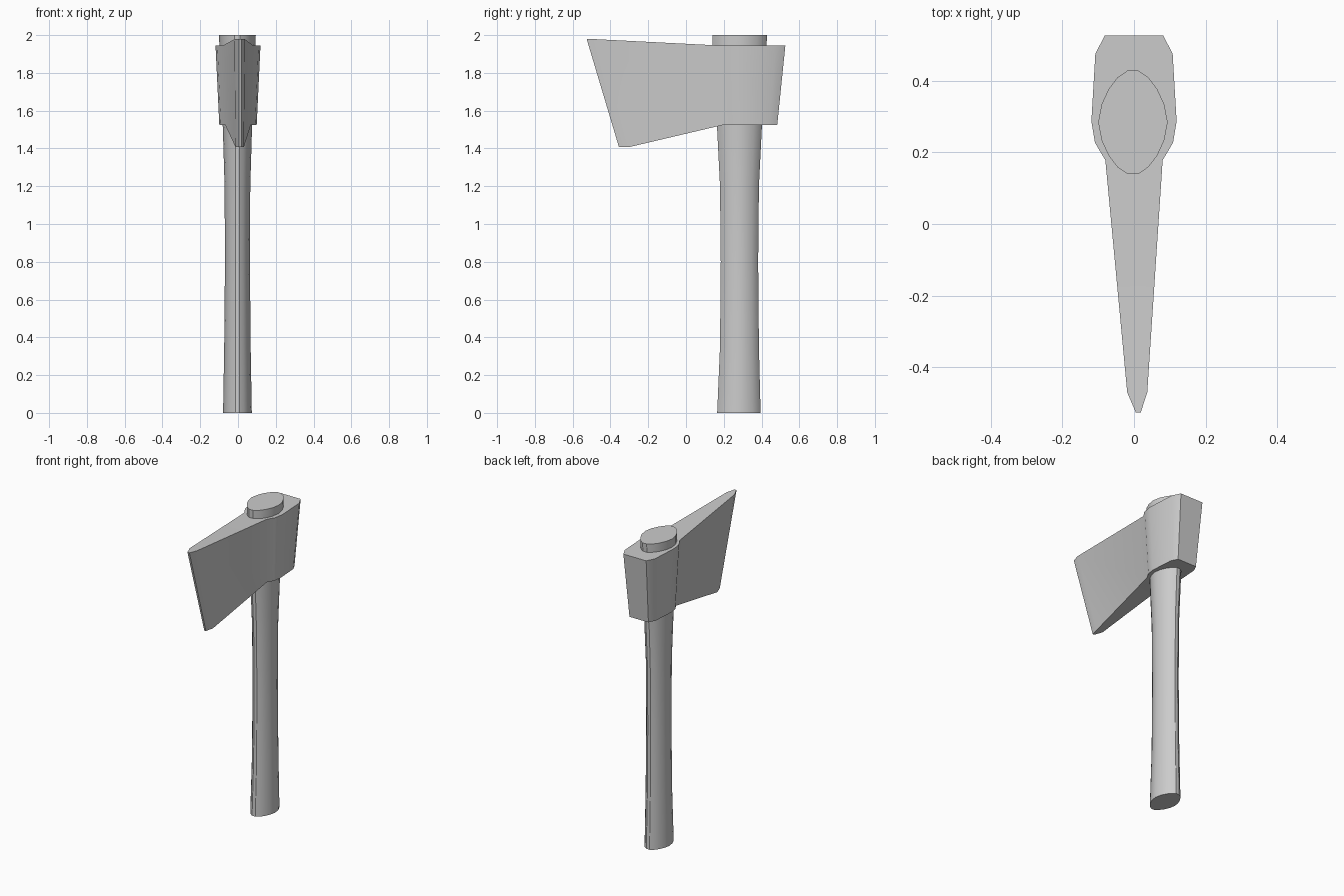
import bpy, bmesh, math

cube = bpy.data.objects.get("Cube")
if cube:
    bpy.data.objects.remove(cube, do_unlink=True)

GREY = (0.6, 0.6, 0.6, 1)
grey = bpy.data.materials.new("plain grey")
grey.use_nodes = True
grey.diffuse_color = GREY
grey.node_tree.nodes["Principled BSDF"].inputs["Base Color"].default_value = GREY


def loft(name, rings, cap_splits):
    """Skin equal rings; cap both ends with the given index polygons."""
    bm = bmesh.new()
    loops = [[bm.verts.new(p) for p in ring] for ring in rings]
    n = len(loops[0])
    for a, b in zip(loops, loops[1:]):
        for i in range(n):
            j = (i + 1) % n
            bm.faces.new((a[i], a[j], b[j], b[i]))
    for loop in (loops[0], loops[-1]):
        for poly in cap_splits:
            bm.faces.new([loop[i] for i in poly])
    bmesh.ops.recalc_face_normals(bm, faces=bm.faces)
    mesh = bpy.data.meshes.new(name)
    bm.to_mesh(mesh)
    bm.free()
    mesh.materials.append(grey)
    obj = bpy.data.objects.new(name, mesh)
    bpy.context.collection.objects.link(obj)
    bpy.ops.object.select_all(action='DESELECT')
    obj.select_set(True)
    bpy.context.view_layer.objects.active = obj
    bpy.ops.object.shade_smooth_by_angle(angle=math.radians(32))
    return obj


# Handle: pointed oval section, waisted along its length
quarter = [(0.15, 1), (0.45, 0.86), (0.7, 0.64), (0.9, 0.35)]
half = quarter + [(1, 0)] + [(x, -y) for x, y in reversed(quarter)]
oval = half + [(-x, y) for x, y in reversed(half)]
# height, half width, half depth, centre y
stations = [(0, 0.076, 0.115, 0.28), (0.35, 0.07, 0.103, 0.283),
            (0.8, 0.066, 0.099, 0.283), (1.2, 0.068, 0.103, 0.283),
            (1.5, 0.077, 0.118, 0.283), (1.9, 0.095, 0.142, 0.282),
            (2, 0.097, 0.145, 0.284)]
handle_rings = [[(x * w - 0.003, c + y * d, z) for x, y in oval]
                for z, w, d, c in stations]
loft("handle", handle_rings, [range(len(oval))])


# Axe head: right half outline from the poll to the cutting edge, mirrored
def head_ring(side):
    drift = [0, 0, 0, 0, 0, 0.009, 0.012]   # the edge leans slightly to +x
    left = [(x + d, y, z) for (x, y, z), d in zip(side, drift)]
    right = [(d - x, y, z) for (x, y, z), d in zip(side, drift)]
    return left + right[::-1]


top = [(0.082, 0.526, 1.945), (0.108, 0.475, 1.945), (0.119, 0.287, 1.945),
       (0.109, 0.227, 1.945), (0.08, 0.178, 1.945),
       (0.028, -0.47, 1.978), (0.007, -0.526, 1.98)]
bottom = [(0.068, 0.483, 1.525), (0.089, 0.44, 1.525), (0.099, 0.29, 1.525),
          (0.091, 0.24, 1.525), (0.068, 0.2, 1.525),
          (0.022, -0.302, 1.407), (0.006, -0.355, 1.407)]
caps = [[0, 1, 2, 3, 4, 9, 10, 11, 12, 13], [4, 5, 8, 9], [5, 6, 7, 8]]
loft("axe_head", [head_ring(bottom), head_ring(top)], caps)
